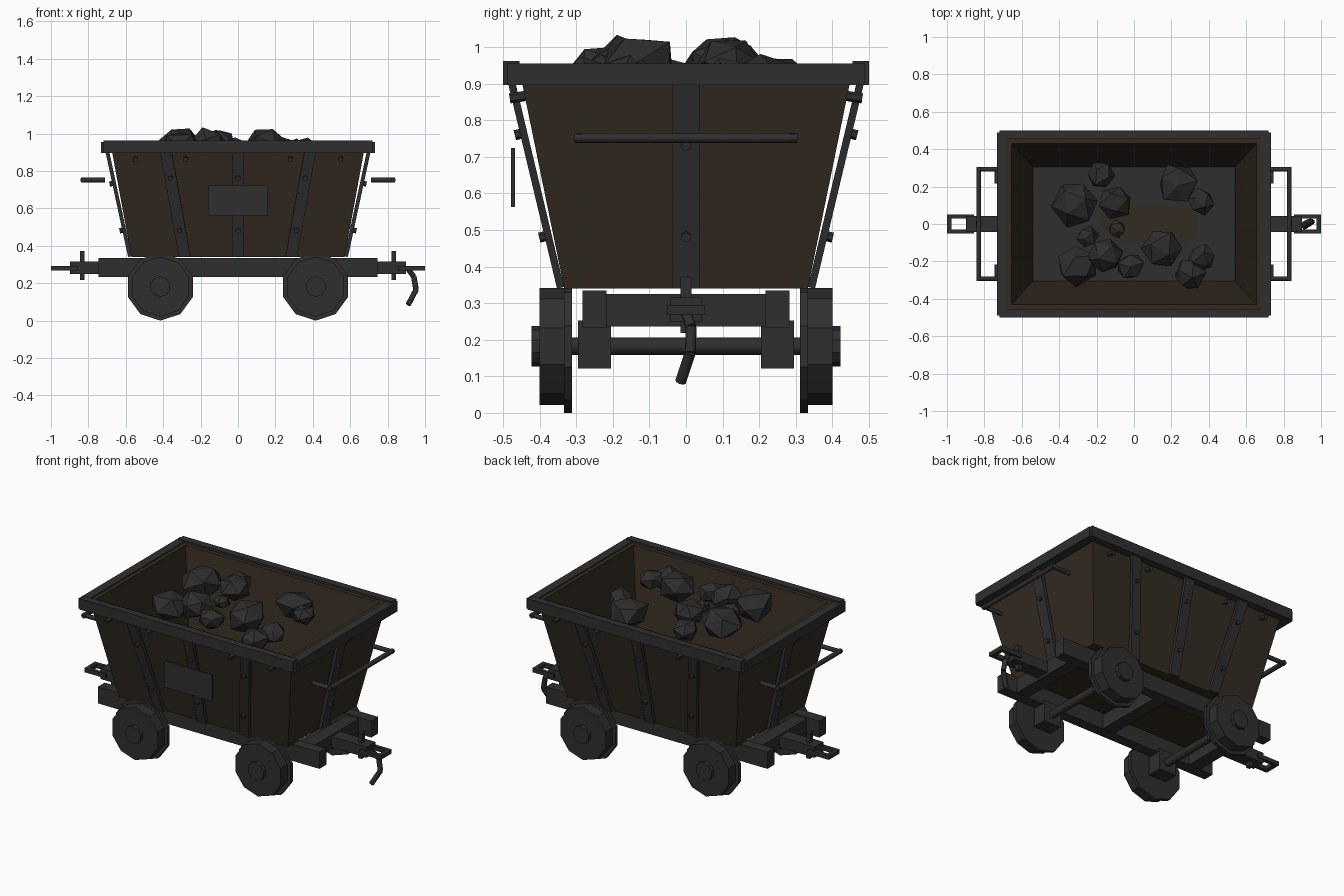
import bpy, bmesh, math, random
from mathutils import Vector, Matrix

if "Cube" in bpy.data.objects:
    bpy.data.objects.remove(bpy.data.objects["Cube"])

random.seed(4)


def material(name, rgb):
    m = bpy.data.materials.new(name)
    m.diffuse_color = (*rgb, 1)
    m.use_nodes = True
    m.node_tree.nodes["Principled BSDF"].inputs["Base Color"].default_value = m.diffuse_color
    return m


IRON = material("dark iron", (0.028, 0.028, 0.028))
WOOD = material("dark brown wood", (0.033, 0.024, 0.015))
COAL = material("coal", (0.026, 0.026, 0.027))


def finish(name, bm, *mats):
    bmesh.ops.recalc_face_normals(bm, faces=bm.faces)
    me = bpy.data.meshes.new(name)
    bm.to_mesh(me)
    bm.free()
    for m in mats:
        me.materials.append(m)
    ob = bpy.data.objects.new(name, me)
    bpy.context.collection.objects.link(ob)
    return ob


def box(name, x, y, z, mat=IRON):
    """Box from (min, max) ranges."""
    bm = bmesh.new()
    size = [abs(r[1] - r[0]) for r in (x, y, z)]
    mid = [(r[0] + r[1]) / 2 for r in (x, y, z)]
    bmesh.ops.create_cube(bm, size=1, matrix=Matrix.Translation(mid) @ Matrix.Diagonal((*size, 1)))
    return finish(name, bm, mat)


def rod(name, p0, p1, r, sides=10, turn=0.0, smooth=False, mat=IRON):
    """Cylinder between two points."""
    p0, p1 = Vector(p0), Vector(p1)
    d = p1 - p0
    rot = d.to_track_quat('Z', 'Y').to_matrix().to_4x4()
    bm = bmesh.new()
    bmesh.ops.create_cone(bm, cap_ends=True, segments=sides, radius1=r, radius2=r, depth=d.length,
                          matrix=Matrix.Translation((p0 + p1) / 2) @ rot @ Matrix.Rotation(turn, 4, 'Z'))
    if smooth:
        for f in bm.faces:
            f.smooth = len(f.verts) == 4
        for e in bm.edges:
            e.smooth = all(len(f.verts) == 4 for f in e.link_faces)
    return finish(name, bm, mat)


def strap(name, p0, p1, side, width, thick):
    """Flat bar between two points, its width along the side direction."""
    p0, p1, side = Vector(p0), Vector(p1), Vector(side)
    n = (p1 - p0).cross(side).normalized() * thick / 2
    s = side * width / 2
    bm = bmesh.new()
    ends = [[bm.verts.new(p + a * s + b * n) for a, b in ((1, 1), (-1, 1), (-1, -1), (1, -1))]
            for p in (p0, p1)]
    bm.faces.new(ends[0])
    bm.faces.new(ends[1])
    for i in range(4):
        j = (i + 1) % 4
        bm.faces.new((ends[0][i], ends[0][j], ends[1][j], ends[1][i]))
    return finish(name, bm, IRON)


# Tapered wooden tub: outer and inner rings joined, iron floor inside
bm = bmesh.new()
rings = [[bm.verts.new((sx * x, sy * y, z)) for sx, sy in ((1, 1), (-1, 1), (-1, -1), (1, -1))]
         for x, y, z in ((0.57, 0.333, 0.34), (0.682, 0.458, 0.95), (0.655, 0.43, 0.95), (0.54, 0.305, 0.365))]
bm.faces.new(rings[0])
floor = bm.faces.new(rings[3])
floor.material_index = 1
for a, b in zip(rings, rings[1:]):
    for i in range(4):
        j = (i + 1) % 4
        bm.faces.new((a[i], a[j], b[j], b[i]))
finish("tub", bm, WOOD, IRON)

# Worn brown patch on the tub floor
bm = bmesh.new()
patch = [(-0.2, 0.02), (-0.1, -0.1), (0.05, -0.1), (0.2, -0.15), (0.34, -0.05), (0.34, 0.07),
         (0.2, 0.1), (0.05, 0.09), (-0.08, 0.18)]
bm.faces.new([bm.verts.new((x, y, 0.368)) for x, y in patch])
finish("floor_patch", bm, WOOD)

# Rim
for s in (-1, 1):
    box("rim_side", (-0.72, 0.72), (s * 0.455, s * 0.5), (0.896, 0.962))
    box("rim_end", (s * 0.68, s * 0.733), (-0.49, 0.49), (0.896, 0.956))

# Side straps with bolts
for sy in (-1, 1):
    for sx in (-1, 0, 1):
        p0 = Vector((sx * 0.285, sy * 0.343, 0.342))
        p1 = Vector((sx * 0.385, sy * 0.476, 0.9))
        strap("side_strap", p0, p1, (1, 0, 0), 0.062, 0.02)
        out = Vector((0, sy, -0.24)).normalized()
        for z in (0.485, 0.765):
            p = p0.lerp(p1, (z - p0.z) / (p1.z - p0.z))
            rod("side_bolt", p, p + out * 0.025, 0.014, 6)
    for x in (-0.55, -0.28, 0.28, 0.55):
        rod("rim_bolt", (x, sy * 0.43, 0.868), (x, sy * 0.482, 0.86), 0.014, 6)

for s in (-1, 1):
    # End straps with bolts
    p0, p1 = Vector((s * 0.578, 0, 0.342)), Vector((s * 0.698, 0, 0.9))
    strap("end_strap", p0, p1, (0, 1, 0), 0.074, 0.02)
    for z in (0.485, 0.735):
        p = p0.lerp(p1, (z - p0.z) / (p1.z - p0.z))
        rod("end_bolt", p, p + Vector((s * 0.024, 0, -0.005)), 0.014, 6)

    # Push handle
    rod("handle_bar", (s * 0.83, -0.305, 0.752), (s * 0.83, 0.305, 0.752), 0.014, 10, smooth=True)
    for sy in (-1, 1):
        rod("handle_arm", (s * 0.71, sy * 0.292, 0.752), (s * 0.84, sy * 0.292, 0.752), 0.013, 10, smooth=True)

# Plain plate on the front
box("front_plate", (-0.16, 0.158), (-0.478, -0.468), (0.563, 0.724))

# Chassis
for s in (-1, 1):
    box("chassis_beam", (-0.747, 0.747), (s * 0.217, s * 0.283), (0.234, 0.335))
    box("cross_beam", (s * 0.58, s * 0.66), (-0.217, 0.217), (0.236, 0.325))
    # Drawbar, pin and coupling link
    box("drawbar", (s * 0.58, s * 0.897), (-0.042, 0.042), (0.25, 0.315))
    box("coupling_pin", (s * 0.82, s * 0.845), (-0.015, 0.015), (0.218, 0.372))
    for sy in (-1, 1):
        box("link_side", (s * 0.855, s * 0.998), (sy * 0.03, sy * 0.052), (0.268, 0.293))
    box("link_tip", (s * 0.975, s * 1.0), (-0.052, 0.052), (0.268, 0.293))
    box("link_root", (s * 0.855, s * 0.892), (-0.052, 0.052), (0.268, 0.293))
box("middle_beam", (-0.04, 0.04), (-0.217, 0.217), (0.236, 0.325))

# Hanging hook on the right
hook = [(0.91, 0, 0.275), (0.94, 0.014, 0.235), (0.952, 0.012, 0.165), (0.91, -0.015, 0.085)]
for a, b in zip(hook, hook[1:]):
    rod("hook", a, b, 0.015, 8, smooth=True)

# Wheels, axles and bearing blocks
ZW = 0.182
for x in (-0.415, 0.415):
    rod("axle", (x, -0.32, ZW), (x, 0.32, ZW), 0.024, 12, smooth=True)
    for s in (-1, 1):
        box("bearing_block", (x - 0.06, x + 0.06), (s * 0.205, s * 0.295), (0.122, 0.252))
        for part, y0, y1, r in (("wheel_flange", 0.312, 0.334, 0.182),
                                ("wheel_tread", 0.334, 0.4, 0.16), ("wheel_hub", 0.4, 0.423, 0.055)):
            # ten-sided discs with a corner at top and bottom
            ob = rod(part, (0, 0, y0), (0, 0, y1), r, 10)
            turn = Matrix.Rotation(math.pi / 2, 4, 'X')
            corner = max(ob.data.vertices, key=lambda v: (turn @ v.co).z).co
            fix = Matrix.Rotation(math.pi / 2 - math.atan2(corner.y, corner.x), 4, 'Z')
            flip = Matrix.Rotation(math.pi if s > 0 else 0, 4, 'Z')
            ob.data.transform(Matrix.Translation((x, 0, ZW)) @ flip @ turn @ fix)

# Coal lumps: x, y, z, radius
lumps = [(-0.31, 0.11, 0.945, 0.125), (-0.18, 0.26, 0.92, 0.075), (-0.1, 0.12, 0.955, 0.09),
         (-0.25, -0.07, 0.93, 0.06), (-0.09, -0.03, 0.93, 0.05), (-0.31, -0.22, 0.925, 0.11),
         (-0.15, -0.17, 0.95, 0.1), (-0.02, -0.23, 0.92, 0.075), (0.15, -0.13, 0.95, 0.115),
         (0.3, -0.27, 0.9, 0.085), (0.36, -0.18, 0.92, 0.07), (0.23, 0.22, 0.905, 0.11),
         (0.36, 0.12, 0.92, 0.07)]
for x, y, z, r in lumps:
    bm = bmesh.new()
    bmesh.ops.create_icosphere(bm, subdivisions=1, radius=r)
    spin = Matrix.Rotation(random.uniform(0, 6), 4, Vector((random.random(), random.random(), 1)))
    for v in bm.verts:
        v.co = spin @ (v.co * random.uniform(0.88, 1.14))
        v.co.z *= 0.8
        v.co += Vector((x, y, z))
    finish("coal_lump", bm, COAL)
